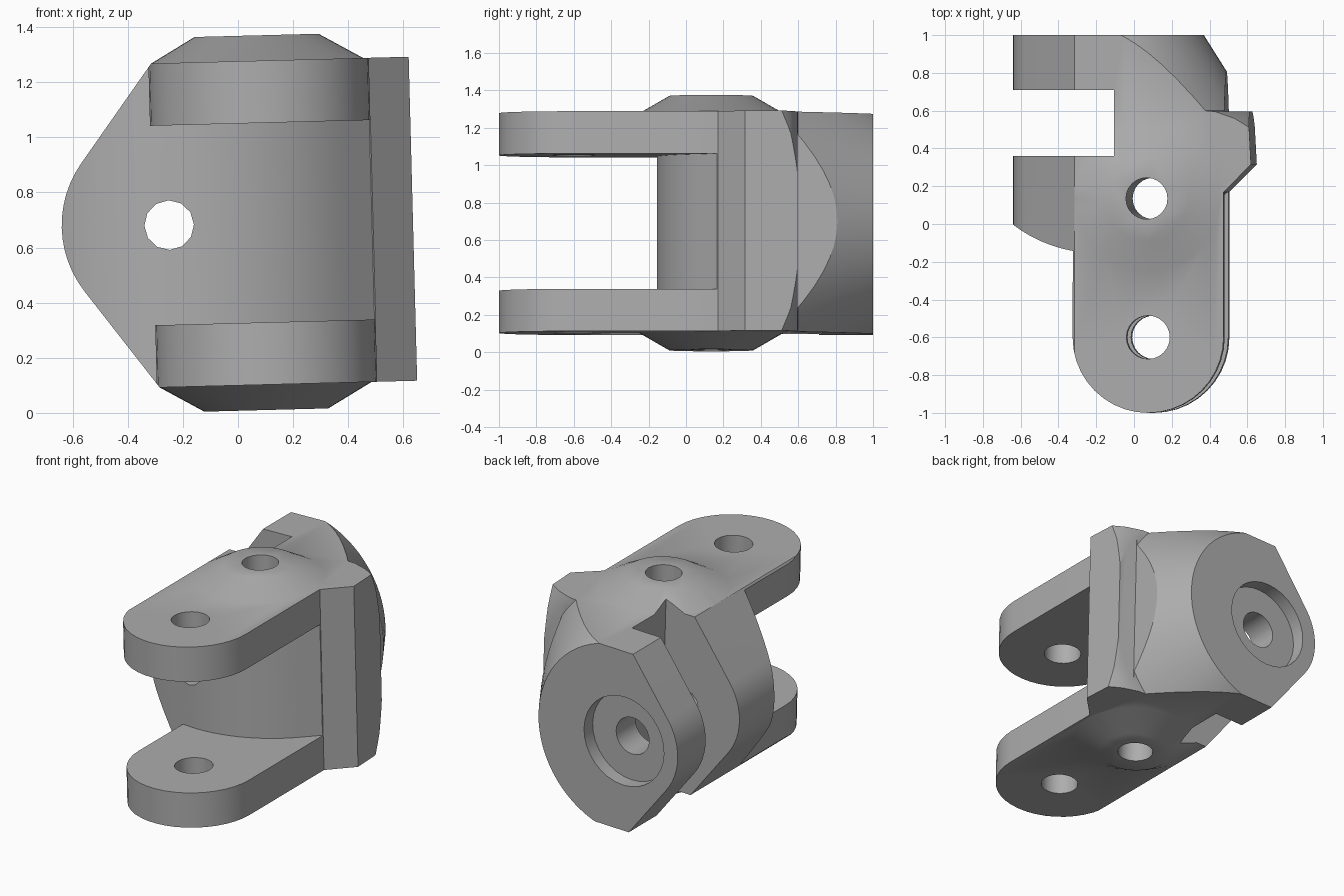
import bpy, bmesh, math
from mathutils import Vector

if "Cube" in bpy.data.objects:
    bpy.data.objects.remove(bpy.data.objects["Cube"], do_unlink=True)

grey = bpy.data.materials.new("plain_grey")
grey.use_nodes = True
grey.diffuse_color = (0.42, 0.42, 0.42, 1)
grey.node_tree.nodes["Principled BSDF"].inputs["Base Color"].default_value = (0.42, 0.42, 0.42, 1)


def loft(name, rings):
    """Closed solid through rings of points."""
    bm = bmesh.new()
    rows = [[bm.verts.new(p) for p in ring] for ring in rings]
    n = len(rows[0])
    for a, b in zip(rows, rows[1:]):
        for i in range(n):
            j = (i + 1) % n
            bm.faces.new((a[i], a[j], b[j], b[i]))
    bm.faces.new(rows[0])
    bm.faces.new(rows[-1])
    bmesh.ops.recalc_face_normals(bm, faces=bm.faces)
    mesh = bpy.data.meshes.new(name)
    bm.to_mesh(mesh)
    bm.free()
    mesh.materials.append(grey)
    obj = bpy.data.objects.new(name, mesh)
    bpy.context.collection.objects.link(obj)
    return obj


def place(axis, a, b, h):
    return Vector((a, b, h)) if axis == "Z" else Vector((a, h, b))


def prism(name, axis, outline, low, high):
    return loft(name, [[place(axis, a, b, h) for a, b in outline] for h in (low, high)])


def arc(cx, cy, r, start, end, n):
    steps = [math.radians(start + (end - start) * i / n) for i in range(n + 1)]
    return [(cx + r * math.cos(t), cy + r * math.sin(t)) for t in steps]


def lathe(name, axis, cx, cy, profile, n):
    return loft(name, [[place(axis, a, b, h) for a, b in arc(cx, cy, r, 0, 360, n)[:-1]]
                       for h, r in profile])


def combine(target, tool, operation):
    mod = target.modifiers.new("cut", "BOOLEAN")
    mod.operation, mod.solver, mod.object = operation, "EXACT", tool
    bpy.context.view_layer.objects.active = target
    bpy.ops.object.modifier_apply(modifier=mod.name)
    bpy.data.objects.remove(tool, do_unlink=True)


TOP, GAP = 0.588, 0.362      # half heights of the body and of the fork gap
PIN_X = -0.25                # bore along y
WEB = (-0.17, 0.645, 0.8)    # curved web front

# Plan outline: clevis lug, fork and side plate
plan = arc(*WEB, 225, 260, 8) + arc(0.09, -0.6, 0.4, 180, 360, 20)
plan += [(0.49, 0.17), (0.635, 0.315), (0.62, 0.595), (0.49, 0.595), (0.49, 1.2), (-0.74, 1.2)]
body = prism("hinge_knuckle_body", "Z", plan, -1, 1)

# Front outline with the rounded lug on one side
nose = arc(PIN_X, 0, 0.39, 143.5, 216.5, 12)
side = [(0.9, TOP), (-0.30, TOP)] + nose + [(-0.30, -TOP), (0.9, -TOP)]
combine(body, prism("side_outline", "Y", side, -1.5, 1.2), "INTERSECT")

# Conical back, with the steeper trim behind the side plate
cone = [(-1.5, 1.4), (0.5, 1.4), (0.5, 1.07), (0.56, 0.99), (0.595, 0.91), (0.6, 0.872), (1, 0.62)]
combine(body, lathe("back_cone", "Y", PIN_X, 0, cone, 72), "INTERSECT")

# Gap between the fork arms
gap = arc(*WEB, 260, 315, 14) + [(0.486, 0.168), (0.8, 0), (0.8, -1.3), (-0.8, -1.3), (-0.8, -0.35)]
combine(body, prism("fork_gap", "Z", gap, -GAP, GAP), "DIFFERENCE")

# Conical bosses above and below
for s in (1, -1):
    boss = [(s * 0.5, 0.385), (s * TOP, 0.385), (s * 0.68, 0.225)]
    combine(body, lathe("boss", "Z", 0.085, 0.135, boss, 40), "UNION")

# Clevis slot
slot = [(-1, 0.36), (-0.09, 0.36), (-0.09, 0.71), (-1, 0.71)]
combine(body, prism("clevis_slot", "Z", slot, -1, 1), "DIFFERENCE")

# Holes: bosses, fork arms, web, and the counterbored back
holes = [("Z", 0.085, 0.135, 0.11, -1, 1, 24),
         ("Z", 0.09, -0.6, 0.115, -1, 1, 24),
         ("Y", PIN_X, 0, 0.09, -0.5, 0.5, 12),
         ("Y", PIN_X, 0, 0.12, 0.55, 1.2, 24),
         ("Y", PIN_X, 0, 0.29, 0.91, 1.2, 32)]
for axis, cx, cy, r, low, high, n in holes:
    combine(body, lathe("hole", axis, cx, cy, [(low, r), (high, r)], n), "DIFFERENCE")

# Slight lean, then shading
body.location.z = 0.688
body.rotation_euler.y = math.radians(-1.5)
bpy.ops.object.select_all(action="DESELECT")
body.select_set(True)
bpy.context.view_layer.objects.active = body
bpy.ops.object.shade_smooth_by_angle(angle=math.radians(31))
